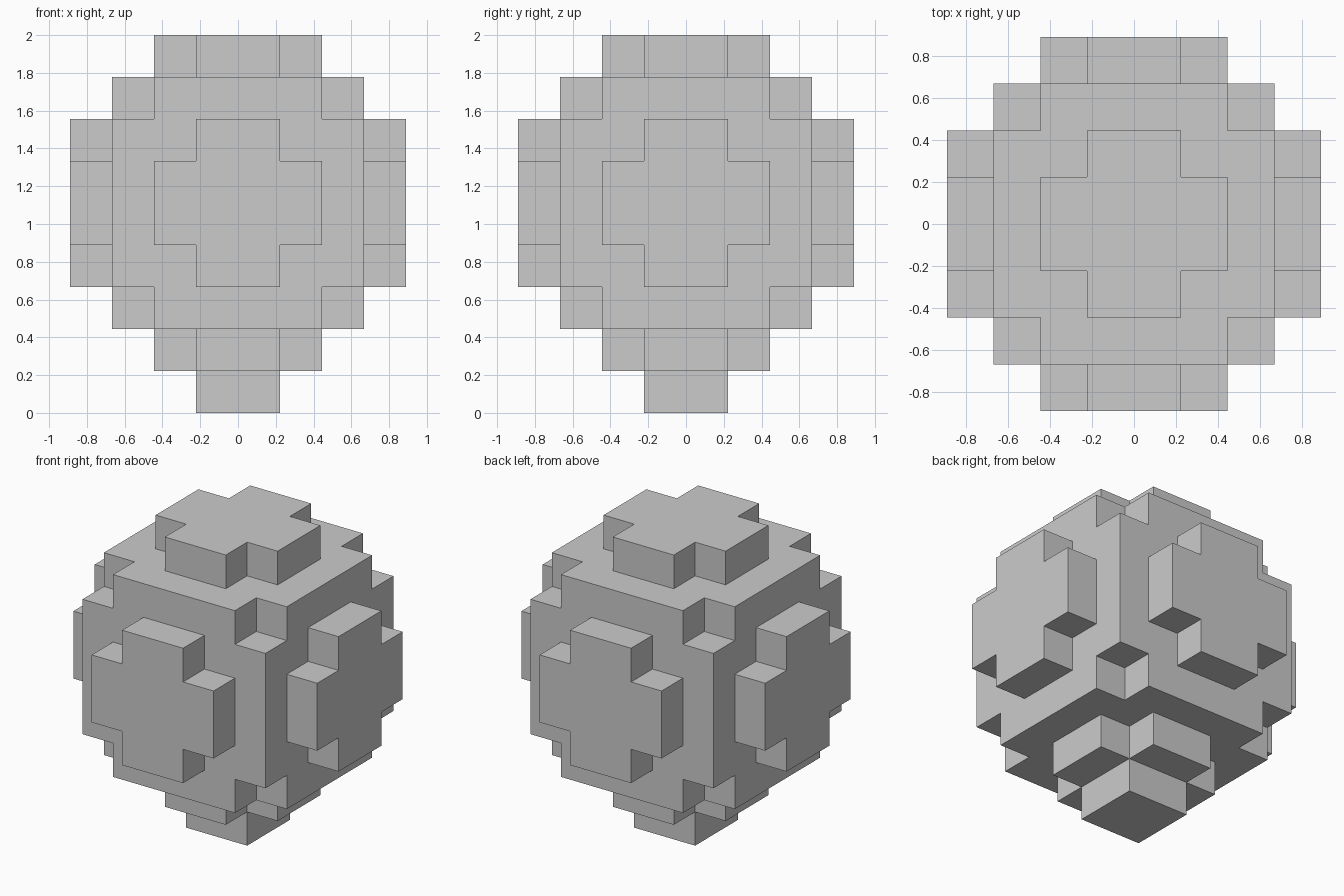
import bpy, bmesh, math
from mathutils import Vector
from itertools import product

if "Cube" in bpy.data.objects:
    bpy.data.objects.remove(bpy.data.objects["Cube"])

U = 2 / 9            # edge of one block; the model is nine blocks tall
DIRS = [Vector(d) for d in ((1,0,0), (-1,0,0), (0,1,0), (0,-1,0), (0,0,1), (0,0,-1))]

# Block centres, in block units: a ball of radius 4 resting on a 2x2 stem
halves = [i + 0.5 for i in range(-4, 4)]
ball = {(x, y, z + 5) for x, y, z in product(halves, repeat=3)
        if x*x + y*y + z*z < 16}
stem = set(product((-0.5, 0.5), (-0.5, 0.5), (0.5,)))
solid = ball | stem


def build_blocks(name, cells):
    """Make the outer skin of a set of blocks, merging flat areas."""
    bm = bmesh.new()
    for cell in sorted(cells):
        c = Vector(cell)
        for d in DIRS:
            if tuple(c + d) in solid:
                continue
            a = Vector((d.y, d.z, d.x)) / 2
            b = d.cross(a)
            m = c + d / 2
            bm.faces.new([bm.verts.new((m + s*a + t*b) * U)
                          for s, t in ((-1,-1), (1,-1), (1,1), (-1,1))])
    bmesh.ops.remove_doubles(bm, verts=bm.verts[:], dist=1e-4)
    bmesh.ops.dissolve_limit(bm, angle_limit=math.radians(1),
                             verts=bm.verts[:], edges=bm.edges[:])
    mesh = bpy.data.meshes.new(name)
    bm.to_mesh(mesh)
    bm.free()
    bpy.context.collection.objects.link(bpy.data.objects.new(name, mesh))


# Rounded block ball with a raised cross on every side
build_blocks("block_ball", ball)
# Short square stem underneath
build_blocks("stem", stem)
